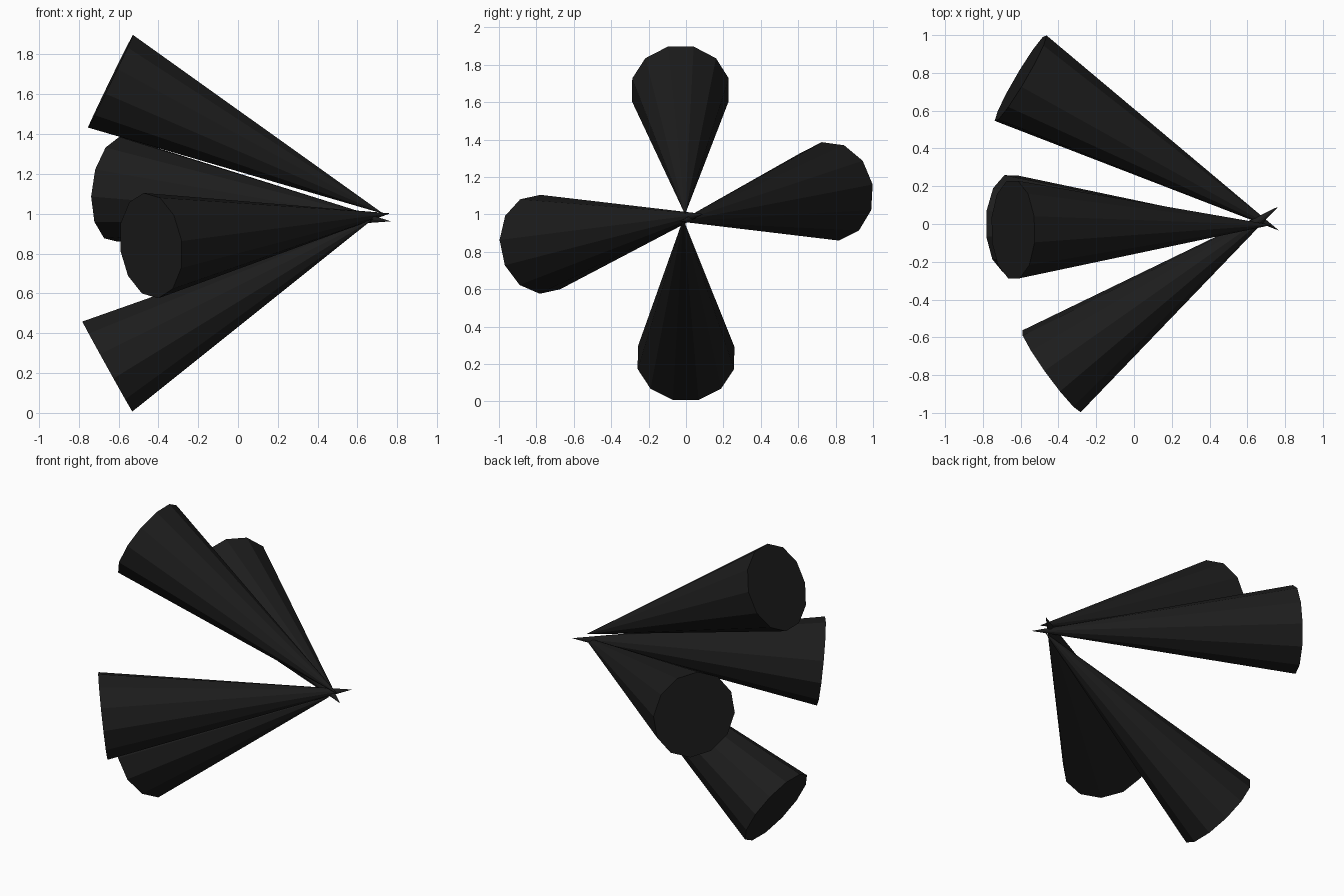
import bpy, bmesh, math
from mathutils import Vector

if "Cube" in bpy.data.objects:
    bpy.data.objects.remove(bpy.data.objects["Cube"])

SIDES = 12
RADIUS = 0.267

dark = bpy.data.materials.new("dark")
dark.diffuse_color = (0.012, 0.012, 0.012, 1)
dark.use_nodes = True
dark.node_tree.nodes["Principled BSDF"].inputs["Base Color"].default_value = dark.diffuse_color


def spike(name, base, tip, phase):
    """Capped flat-sided cone from base centre to tip; phase turns the rim in degrees."""
    base, tip = Vector(base), Vector(tip)
    axis = (tip - base).normalized()
    side = axis.cross(Vector((0, 0, 1))).normalized()
    up = side.cross(axis)
    bm = bmesh.new()
    rim = []
    for i in range(SIDES):
        a = math.radians(phase) + i * math.tau / SIDES
        rim.append(bm.verts.new(base + RADIUS * (math.cos(a) * up + math.sin(a) * side)))
    apex = bm.verts.new(tip)
    bm.faces.new(rim)
    for i in range(SIDES):
        bm.faces.new((rim[i], rim[(i + 1) % SIDES], apex))
    bmesh.ops.recalc_face_normals(bm, faces=bm.faces)
    mesh = bpy.data.meshes.new(name)
    bm.to_mesh(mesh)
    bm.free()
    mesh.materials.append(dark)
    bpy.context.collection.objects.link(bpy.data.objects.new(name, mesh))


# Four cones fanning out from a shared point
spike("upper_cone", (-0.64, -0.03, 1.665), (0.73, -0.005, 1.0), 15)
spike("lower_cone", (-0.656, 0.0, 0.233), (0.68, -0.015, 0.975), 15)
spike("back_cone", (-0.60, 0.772, 1.123), (0.768, -0.035, 0.962), 8)
spike("front_cone", (-0.437, -0.78, 0.84), (0.765, 0.093, 1.002), -5)
